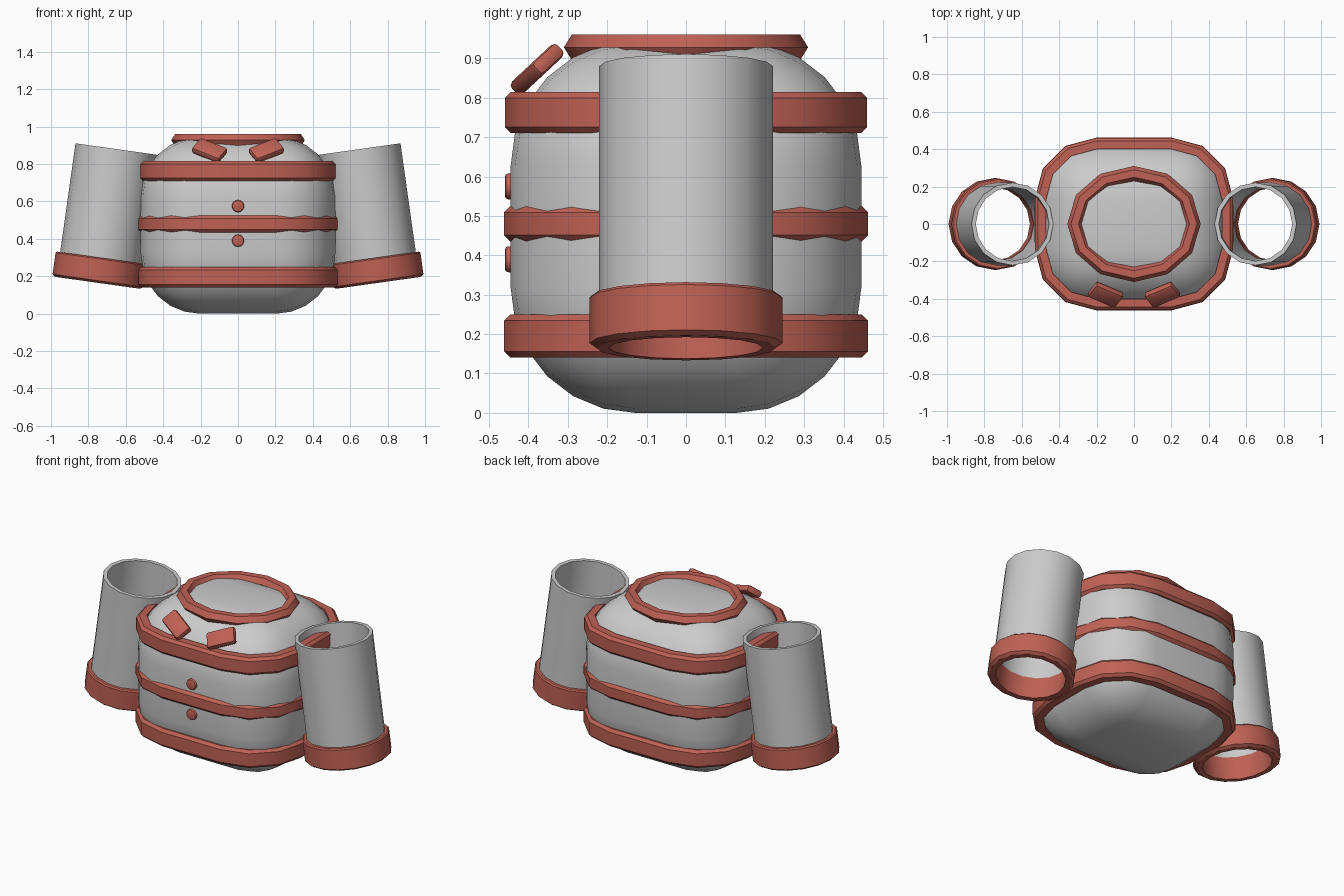
import bpy, bmesh
from math import sin, cos, pi, radians
from mathutils import Matrix

if "Cube" in bpy.data.objects:
    bpy.data.objects.remove(bpy.data.objects["Cube"])

red = bpy.data.materials.new("red_trim")
red.diffuse_color = (0.52, 0.12, 0.09, 1)
red.use_nodes = True
red.node_tree.nodes["Principled BSDF"].inputs["Base Color"].default_value = red.diffuse_color


def finish(name, bm, mat=None, matrix=Matrix(), angle=35):
    bmesh.ops.recalc_face_normals(bm, faces=bm.faces)
    me = bpy.data.meshes.new(name)
    bm.to_mesh(me)
    bm.free()
    ob = bpy.data.objects.new(name, me)
    bpy.context.collection.objects.link(ob)
    ob.matrix_world = matrix
    if mat:
        me.materials.append(mat)
    bpy.ops.object.select_all(action='DESELECT')
    ob.select_set(True)
    bpy.context.view_layer.objects.active = ob
    bpy.ops.object.shade_smooth_by_angle(angle=radians(angle))
    return ob


def box(name, size, bevel, segs, matrix, mat=None, angle=35):
    bm = bmesh.new()
    bmesh.ops.create_cube(bm, size=1, matrix=Matrix.Diagonal((*size, 1)))
    bmesh.ops.bevel(bm, geom=bm.edges[:], offset=bevel, segments=segs,
                    profile=0.5, affect='EDGES')
    return finish(name, bm, mat, matrix, angle)


def ring(name, outline, profile, matrix, mat=None):
    """Closed ring: profile of (radius, z) swept round an outline function."""
    bm = bmesh.new()
    loops = [[bm.verts.new((x, y, z)) for x, y in outline(r)] for r, z in profile]
    for a, b in zip(loops, loops[1:] + loops[:1]):
        for i in range(len(a)):
            j = (i + 1) % len(a)
            bm.faces.new((a[i], a[j], b[j], b[i]))
    return finish(name, bm, mat, matrix)


def circle(n, sx=1.0, sy=1.0, grow=True):
    return lambda r: [((sx + r) * cos(2 * pi * i / n), (sy + r) * sin(2 * pi * i / n))
                      for i in range(n)]


def rounded_rect(r):
    pts = []
    for q, (sx, sy) in enumerate(((1, 1), (-1, 1), (-1, -1), (1, -1))):
        for k in range(4):
            a = radians(90 * q + 30 * k)
            pts.append((0.2 * sx + r * cos(a), 0.13 * sy + r * sin(a)))
    return pts


def chamfered(r0, r1, z0, z1, c):
    return [(r0, z0), (r1 - c, z0), (r1, z0 + c), (r1, z1 - c), (r1 - c, z1), (r0, z1)]


T = Matrix.Translation

# padded torso
box("torso", (1.04, 0.89, 0.945), 0.317, 6, T((0, 0, 0.4725)))

# trim bands round the torso
for name, z0, z1, r in (("hem_band", 0.14, 0.25, 0.332),
                        ("waist_band", 0.435, 0.525, 0.332),
                        ("chest_band", 0.71, 0.815, 0.33)):
    ring(name, rounded_rect, chamfered(0.27, r, z0, z1, 0.016), Matrix(), red)

# neck ring
neck = [(0.04 * cos(radians(a)), 0.037 * sin(radians(a))) for a in range(0, 360, 60)]
ring("neck_ring", circle(12, 0.317, 0.27), neck, T((0, 0, 0.928)), red)

# buttons down the front
for i, z in enumerate((0.39, 0.575)):
    bm = bmesh.new()
    bmesh.ops.create_cone(bm, cap_ends=True, segments=14, radius1=0.033,
                          radius2=0.033, depth=0.04)
    rim = [e for e in bm.edges if abs(e.verts[0].co.z - e.verts[1].co.z) < 1e-5]
    bmesh.ops.bevel(bm, geom=rim, offset=0.009, segments=2, profile=0.5, affect='EDGES')
    finish(f"button_{i}", bm, red, T((0, -0.44, z)) @ Matrix.Rotation(pi / 2, 4, 'X'))

for s, side in ((1, "right"), (-1, "left")):
    # collar tab
    tab = (T((0.152 * s, -0.378, 0.872)) @ Matrix.Rotation(radians(43), 4, 'X')
           @ Matrix.Rotation(radians(30 * s), 4, 'Z'))
    box(f"collar_tab_{side}", (0.17, 0.1, 0.042), 0.014, 2, tab, red)

    # open sleeve and its cuff
    arm = T((0.65 * s, 0, 0.88)) @ Matrix.Rotation(radians(-8 * s), 4, 'Y')
    ring(f"sleeve_{side}", circle(16, 0, 0),
         [(0.198, -0.7), (0.221, -0.7), (0.221, 0), (0.198, 0)], arm)
    ring(f"cuff_{side}", circle(16, 0, 0),
         [(0.196, -0.722), (0.228, -0.722), (0.245, -0.71), (0.245, -0.594),
          (0.238, -0.587), (0.196, -0.587)], arm, red)
